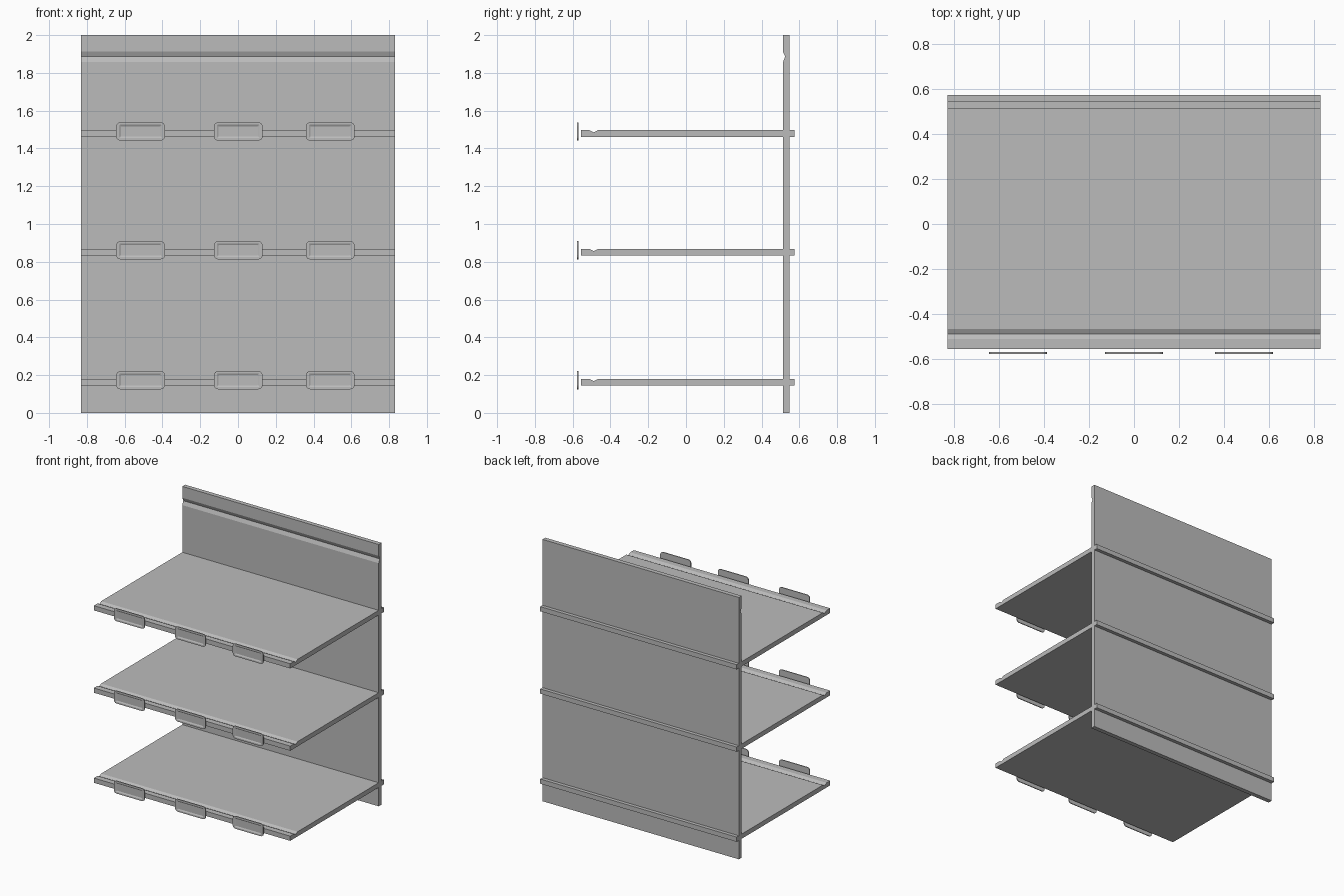
import bpy, math

cube = bpy.data.objects.get("Cube")
if cube:
    bpy.data.objects.remove(cube, do_unlink=True)

grey = bpy.data.materials.new("plain grey")
grey.use_nodes = True
colour = (0.5, 0.5, 0.5, 1)
grey.diffuse_color = colour
grey.node_tree.nodes["Principled BSDF"].inputs["Base Color"].default_value = colour

HALF_WIDTH = 0.83


def loft(name, rings, location=(0, 0, 0)):
    """Join matching rings of points in order and cap both ends."""
    n = len(rings[0])
    verts = [p for ring in rings for p in ring]
    faces = [(k * n + i, k * n + (i + 1) % n, (k + 1) * n + (i + 1) % n, (k + 1) * n + i)
             for k in range(len(rings) - 1) for i in range(n)]
    faces += [tuple(reversed(range(n))), tuple(range(len(verts) - n, len(verts)))]
    mesh = bpy.data.meshes.new(name)
    mesh.from_pydata(verts, [], faces)
    mesh.materials.append(grey)
    obj = bpy.data.objects.new(name, mesh)
    obj.location = location
    bpy.context.collection.objects.link(obj)
    return obj


def extrude_profile(name, profile, z=0):
    """Run a (y, z) profile across the full width."""
    return loft(name, [[(x, py, pz) for py, pz in profile]
                       for x in (-HALF_WIDTH, HALF_WIDTH)], (0, 0, z))


def rounded_ring(half_w, half_h, radius, y, steps=4):
    """Rounded rectangle facing the front, counter-clockwise from the right."""
    points = []
    for quarter, (sx, sz) in enumerate([(1, 1), (-1, 1), (-1, -1), (1, -1)]):
        for s in range(steps + 1):
            a = math.pi / 2 * (quarter + s / steps)
            points.append((sx * (half_w - radius) + radius * math.cos(a), y,
                           sz * (half_h - radius) + radius * math.sin(a)))
    return points


# Back panel with a V groove near the top of its front
extrude_profile("back_panel", [
    (0.513, 0), (0.547, 0), (0.547, 2), (0.513, 2),
    (0.513, 1.913), (0.525, 1.886), (0.513, 1.857)])

# Shelves pass through the panel and have a V groove near the front edge
shelf_profile = [
    (-0.555, 0), (0.574, 0), (0.574, 0.036), (-0.466, 0.036),
    (-0.488, 0.024), (-0.512, 0.036), (-0.555, 0.036)]

# Label holders: thin rounded plates with a shallow sloped recess
for level, z in zip(("lower", "middle", "upper"), (0.144, 0.832, 1.461)):
    extrude_profile(level + "_shelf", shelf_profile, z)
    for side, x in (("right", -0.516), ("centre", 0.001), ("left", 0.488)):
        loft(f"{level}_{side}_label_holder", [
            rounded_ring(0.129, 0.048, 0.022, -0.570),
            rounded_ring(0.129, 0.048, 0.022, -0.577),
            rounded_ring(0.113, 0.036, 0.006, -0.577),
            rounded_ring(0.104, 0.027, 0.003, -0.572),
        ], (x, 0, z + 0.029))
